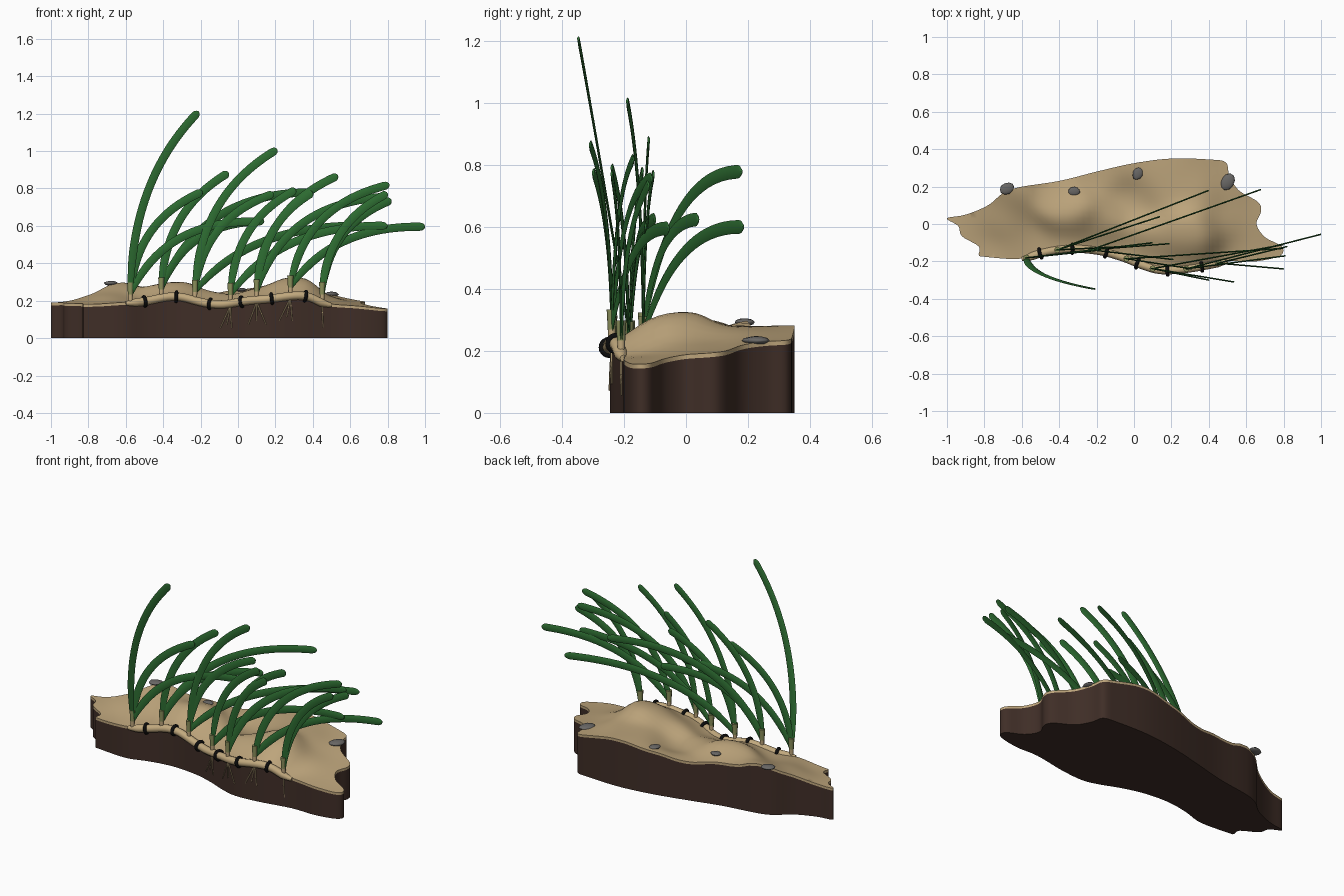
import bpy, bmesh, math, random
from mathutils import Vector
from mathutils.geometry import delaunay_2d_cdt

random.seed(4)
if "Cube" in bpy.data.objects:
    bpy.data.objects.remove(bpy.data.objects["Cube"])


def material(name, r, g, b):
    m = bpy.data.materials.new(name)
    m.use_nodes = True
    m.diffuse_color = (r, g, b, 1)
    bsdf = m.node_tree.nodes["Principled BSDF"]
    bsdf.inputs["Base Color"].default_value = (r, g, b, 1)
    bsdf.inputs["Roughness"].default_value = 0.8
    return m


SAND = material("sand", .51, .375, .2)
SOIL = material("dark_soil", .05, .027, .02)
GREEN = material("leaf_green", .027, .155, .032)
SHEATH = material("sheath_olive", .27, .29, .11)
STEM = material("rhizome_tan", .54, .4, .21)
ROOT = material("root_tan", .42, .32, .17)
BLACK = material("black_band", .004, .004, .004)
STONE = material("grey_stone", .14, .135, .13)


def finish(name, bm, mat, angle=45):
    bmesh.ops.recalc_face_normals(bm, faces=bm.faces)
    mesh = bpy.data.meshes.new(name)
    bm.to_mesh(mesh)
    bm.free()
    mesh.materials.append(mat)
    mesh.shade_smooth()
    mesh.set_sharp_from_angle(angle=math.radians(angle))
    ob = bpy.data.objects.new(name, mesh)
    bpy.context.collection.objects.link(ob)
    return ob


def sweep(name, pts, radii, flat, ref, mat, sides=8):
    """Elliptical tube along pts; flat is the half thickness along ref (None = round)."""
    bm = bmesh.new()
    rings = []
    for i, p in enumerate(pts):
        t = (pts[min(i + 1, len(pts) - 1)] - pts[max(i - 1, 0)]).normalized()
        n = (ref - t * ref.dot(t)).normalized()
        w = n.cross(t)
        a, b = radii[i], (radii[i] if flat is None else min(flat, radii[i]))
        angles = [math.tau * k / sides for k in range(sides)]
        rings.append([bm.verts.new(p + w * a * math.cos(s) + n * b * math.sin(s)) for s in angles])
    for r0, r1 in zip(rings, rings[1:]):
        for k in range(sides):
            j = (k + 1) % sides
            bm.faces.new((r0[k], r0[j], r1[j], r1[k]))
    bm.faces.new(rings[0])
    bm.faces.new(rings[-1])
    return finish(name, bm, mat, 60)


def catmull(pts, steps):
    """Closed smooth curve through the points."""
    out, n = [], len(pts)
    for i in range(n):
        a, b, c, d = (Vector(pts[(i + k) % n]) for k in (-1, 0, 1, 2))
        for s in range(steps):
            t = s / steps
            out.append((b * 2 + (c - a) * t + (a * 2 - b * 5 + c * 4 - d) * t * t
                        + (b * 3 - a - c * 3 + d) * t ** 3) / 2)
    return out


# Ground outline with the sand height at each point
edge = [(-1, .03, .19), (-.9, .05, .2), (-.78, .1, .25), (-.66, .185, .31), (-.4, .23, .25),
        (-.2, .28, .23), (0, .325, .26), (.2, .35, .285), (.4, .345, .27), (.49, .33, .22),
        (.51, .26, .23), (.56, .18, .22), (.66, .12, .2), (.68, .07, .19), (.655, 0, .19),
        (.7, -.07, .17), (.79, -.12, .155), (.78, -.17, .15), (.65, -.2, .165), (.5, -.2, .175),
        (.3, -.235, .21), (.15, -.245, .21), (.05, -.22, .2), (-.05, -.18, .18),
        (-.17, -.145, .165), (-.3, -.13, .23), (-.4, -.135, .23), (-.5, -.155, .19),
        (-.62, -.187, .175), (-.8, -.175, .18), (-.83, -.165, .18), (-.83, -.12, .18),
        (-.92, -.065, .18), (-.94, -.01, .18)]
# Humps and hollows
dunes = [(.33, -.06, .35), (.28, -.1, .31), (-.35, .05, .325), (0, .12, .2), (-.68, .03, .235),
         (.5, 0, .23), (.15, .18, .28), (.35, .2, .28), (-.15, -.02, .265), (.1, -.08, .28),
         (-.42, .14, .27), (-.82, .02, .22), (.62, -.12, .19), (-.6, -.1, .22)]
SPREAD = .08


def height(x, y):
    total = weight = 0
    for px, py, pz in edge + dunes:
        w = math.exp(-((x - px) ** 2 + (y - py) ** 2) / (2 * SPREAD ** 2)) + 1e-9
        total += w * pz
        weight += w
    return total / weight


outline = [v.to_2d() for v in catmull(edge, 5)]
count = len(outline)
STEP = .03
grid = [Vector((i * STEP, j * STEP)) for i in range(-33, 27) for j in range(-8, 12)]
loop = [(i, (i + 1) % count) for i in range(count)]
flat_pts, _, flat_tris, *_ = delaunay_2d_cdt(outline + grid, loop, [], 1, 1e-5)


def slab(name, top, bottom, mat):
    """Solid over the outline between two height functions."""
    bm = bmesh.new()
    up = [bm.verts.new((p.x, p.y, top(p.x, p.y))) for p in flat_pts]
    low = [bm.verts.new((p.x, p.y, bottom(p.x, p.y))) for p in flat_pts]
    for tri in flat_tris:
        bm.faces.new([up[i] for i in tri])
        bm.faces.new([low[i] for i in reversed(tri)])
    bm.verts.index_update()
    half = len(flat_pts)
    rim = [e for e in bm.edges if e.is_boundary and e.verts[0].index < half]
    bm.verts.ensure_lookup_table()
    for e in rim:
        a, b = e.verts[0].index, e.verts[1].index
        bm.faces.new((up[a], up[b], low[b], low[a]))
    bmesh.ops.delete(bm, geom=[v for v in bm.verts if not v.link_faces], context='VERTS')
    return finish(name, bm, mat)


LAYER = .014
slab("sand_layer", height, lambda x, y: height(x, y) - LAYER, SAND)
slab("soil_block", lambda x, y: height(x, y) - LAYER, lambda x, y: 0, SOIL)


def front_y(x):
    ys = [a.y + (b.y - a.y) * (x - a.x) / (b.x - a.x)
          for a, b in zip(outline, outline[1:] + outline[:1])
          if a.x != b.x and min(a.x, b.x) <= x <= max(a.x, b.x)]
    return min(ys)


def stem_point(x):
    return Vector((x, front_y(x) - .002, height(x, front_y(x)) - .006))


# Creeping rhizome along the front edge
UP, BACK = Vector((0, 0, 1)), Vector((0, 1, 0))
path = [stem_point(-.6 + 1.1 * i / 60) for i in range(61)]
sweep("rhizome", path, [.022 * min(1, .5 + i / 6, .5 + (60 - i) / 6) for i in range(61)],
      None, UP, STEM, 12)

# Black bands around the rhizome
for x in (-.5, -.33, -.15, .02, .18, .36):
    c = stem_point(x)
    t = (stem_point(x + .02) - stem_point(x - .02)).normalized()
    bpy.ops.mesh.primitive_torus_add(major_radius=.025, minor_radius=.0095, major_segments=20,
                                     minor_segments=8, location=c,
                                     rotation=t.to_track_quat('Z', 'Y').to_euler())
    band = bpy.context.object
    band.name = "rhizome_band"
    band.data.materials.append(BLACK)
    band.data.shade_smooth()

# Shoots: base x, then the tip of each blade
shoots = [
    (-.575, [(-.21, -.348, 1.215), (-.19, -.14, .79), (.1, -.1, .64)]),
    (-.41, [(-.05, -.12, .89), (.4, .18, .795), (.14, .04, .64)]),
    (-.23, [(.21, -.19, 1.015), (.68, .185, .62), (.19, -.105, .78)]),
    (-.04, [(.31, -.24, .8), (.8, -.13, .62)]),
    (.1, [(.535, -.31, .875), (.4, -.3, .785), (.8, -.11, .77)]),
    (.28, [(.81, -.17, .83), (1, -.055, .615)]),
    (.45, [(.82, -.12, .745), (.8, -.24, .78)]),
]
steps = [i / 20 for i in range(20)] + [.97, .98, .988, .994, .998, .9997]
for x, tips in shoots:
    base = stem_point(x)
    # Leaf sheath with a tan foot
    sweep("shoot_foot", [base, base + UP * .055], [.011, .013], None, BACK, STEM)
    sweep("leaf_sheath", [base + UP * h for h in (.045, .08, .11)], [.0135, .015, .017],
          None, BACK, SHEATH)
    for tip in tips:
        start, end = base + UP * .05, Vector(tip)
        d = end - start
        lean = math.hypot(d.x, d.y) / d.z
        upright = lean < .5
        # Low blades end level, so only steep ones reach their full height at the tip centre
        end.z -= .02 * min(1, lean / 2)
        mid = start + Vector((d.x, d.y, 0)) * min(.32, max(0, .2 * (lean - .35)))
        mid.z = start.z + d.z * min(.98, .5 + .3 * lean)
        if upright:
            mid.y = start.y + d.y * .6
        across = BACK if upright else Vector((-d.y, d.x, 0)).normalized()
        pts = [start * (1 - t) ** 2 + mid * 2 * t * (1 - t) + end * t * t for t in steps]
        width = [.022 * min(1, .65 + 2 * t) * math.sqrt(1 - max(0, (t - .97) / .03) ** 2)
                 for t in steps]
        sweep("leaf_blade", pts, width, .004, across, GREEN)

# Fine roots fanning over the front face
for x, spread in ((-.04, (-.055, -.02, .005)), (.1, (-.045, 0, .05)),
                  (.28, (-.06, -.02, .01)), (.45, (.005,))):
    for k, dx in enumerate(spread):
        drop = .12 - .02 * (k % 2)
        xs = [x + dx * s / 6 for s in range(7)]
        pts = [Vector((px, front_y(px) - .003, stem_point(x).z - .012 - drop * s / 6))
               for s, px in enumerate(xs)]
        sweep("root", pts, [.0042 - .0003 * s for s in range(7)], None, BACK, ROOT, 6)

# Scattered stones
for x, y, size, turn in ((-.68, .19, .036, .4), (-.32, .175, .029, 0),
                         (.02, .27, .032, 1.2), (.5, .225, .042, 1)):
    bm = bmesh.new()
    bmesh.ops.create_icosphere(bm, subdivisions=2, radius=size)
    for v in bm.verts:
        v.co *= random.uniform(.94, 1.06)
    stone = finish("stone", bm, STONE, 60)
    stone.scale = (1.1, .85, .35)
    stone.rotation_euler.z = turn
    stone.location = (x, y, height(x, y) + .003)
